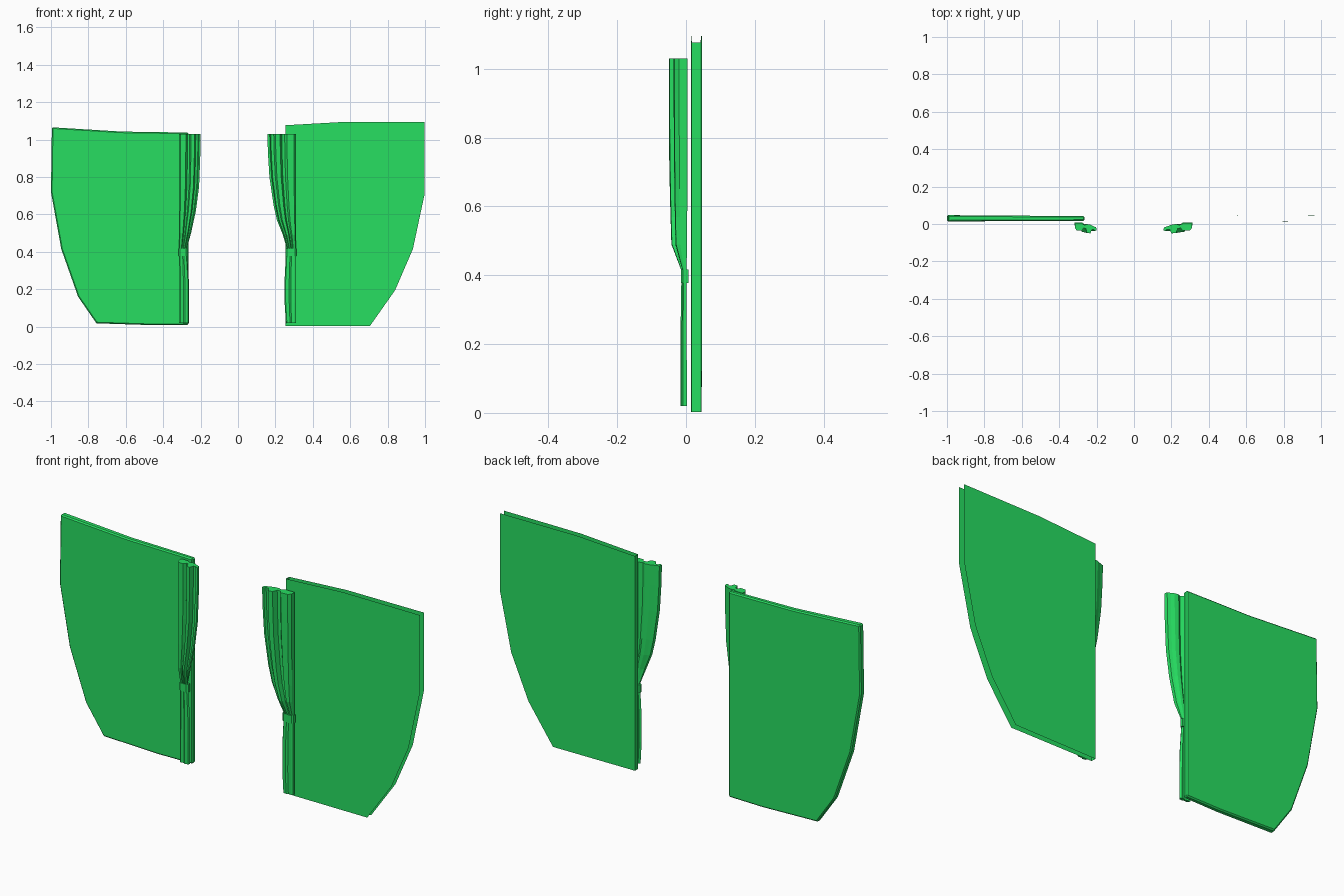
import bpy, bmesh

if "Cube" in bpy.data.objects:
    bpy.data.objects.remove(bpy.data.objects["Cube"])

green = bpy.data.materials.new("green_fabric")
green.diffuse_color = (0.02, 0.73, 0.12, 1)
green.use_nodes = True
green.node_tree.nodes["Principled BSDF"].inputs["Base Color"].default_value = green.diffuse_color


def finish(name, bm):
    bmesh.ops.remove_doubles(bm, verts=bm.verts, dist=1e-5)
    bmesh.ops.recalc_face_normals(bm, faces=bm.faces)
    me = bpy.data.meshes.new(name)
    bm.to_mesh(me)
    bm.free()
    me.materials.append(green)
    ob = bpy.data.objects.new(name, me)
    bpy.context.collection.objects.link(ob)
    return ob


def flare(x):
    # panel front/back depth, opening slightly toward the outer edge
    t = min(1, max(0, (abs(x) - 0.26) / 0.7))
    return 0.017 - 0.003 * t, 0.042 + 0.005 * t


def panel(name, outline, closed):
    # two sheets joined along the outline, or only at the inner edge
    bm = bmesh.new()
    front = [bm.verts.new((x, flare(x)[0], z)) for x, z in outline]
    back = [bm.verts.new((x, flare(x)[1], z)) for x, z in outline]
    bm.faces.new(front)
    bm.faces.new(back[::-1])
    n = len(outline)
    for i in range(n if closed else 1):
        j = (i + 1) % n
        bm.faces.new((front[i], back[i], back[j], front[j]))
    if not closed:
        # rounded inner spine
        for v in (front[0], front[1], back[0], back[1]):
            v.co.x += 0.003
    ob = finish(name, bm)
    if closed:
        bev = ob.modifiers.new("soft_rim", 'BEVEL')
        bev.width = 0.006
        bev.segments = 1
        bev.limit_method = 'ANGLE'
        bev.angle_limit = 1.2
    return ob


def loft(name, rings, caps=True):
    bm = bmesh.new()
    vr = [[bm.verts.new(p) for p in r] for r in rings]
    n = len(vr[0])
    for a, b in zip(vr, vr[1:]):
        for i in range(n):
            j = (i + 1) % n
            bm.faces.new((a[i], a[j], b[j], b[i]))
    if caps:
        bm.faces.new(vr[0])
        bm.faces.new(vr[-1])
    return finish(name, bm)


# Pleated cross-section: fraction across the width, depth
pleats = [(0, 0.004), (0.0, -0.02), (0.08, -0.034), (0.32, -0.036), (0.4, -0.022),
          (0.5, -0.024), (0.56, -0.048), (0.72, -0.05), (0.78, -0.03), (0.88, -0.028),
          (0.92, -0.038), (1, -0.034), (0.98, -0.018), (0.85, -0.012), (0.72, -0.004),
          (0.55, 0.0), (0.45, -0.006), (0.3, 0.004)]


def curtain(side, s, outer, inner, low):
    # gathered upper drape: inner edge sweeps toward the tie
    rings = []
    for z, x, d in inner:
        rings.append([(s * (outer + u * (x - outer)), y * d, z) for u, y in pleats])
    loft(side + "_curtain_upper", rings)
    # lower tail
    section = [(0, 0.002), (0.0, -0.008), (0.15, -0.012), (0.45, -0.01), (0.6, -0.015),
               (0.9, -0.013), (1, -0.005), (0.85, 0.002), (0.5, -0.002)]
    rings = [[(s * (outer + u * (x - outer)), y * d, z) for u, y in section]
             for z, x, d in low]
    loft(side + "_curtain_lower", rings)
    # tie band
    o, i = outer + 0.002, low[0][1] - 0.003
    ring = [(o, 0.007), (o, -0.008), (o - 0.008, -0.014), (i + 0.008, -0.014),
            (i, -0.008), (i, 0.004), (i + 0.008, 0.007)]
    loft(side + "_curtain_tie",
         [[(s * x, y, z) for x, y in ring] for z in (0.378, 0.417)])


# Back panels, inner edge first
panel("left_panel", [(-0.264, 0.01), (-0.264, 1.038), (-0.62, 1.043), (-0.995, 1.066),
                     (-1.0, 0.72), (-0.945, 0.415), (-0.855, 0.16), (-0.757, 0.018),
                     (-0.45, 0.008)], True)
panel("right_panel", [(0.25, 0.003), (0.25, 1.077), (0.57, 1.095), (0.998, 1.095),
                      (0.998, 0.71), (0.935, 0.415), (0.84, 0.195), (0.705, 0.003)], False)

# Tied curtains in front of the panels
curtain("left", -1, 0.316,
        [(1.03, 0.2, 1), (0.9, 0.202, 1), (0.75, 0.208, 0.98), (0.62, 0.225, 0.93),
         (0.5, 0.251, 0.85), (0.415, 0.275, 0.28)],
        [(0.39, 0.272, 0.9), (0.25, 0.263, 1.05), (0.13, 0.262, 1.1), (0.02, 0.262, 1.1)])
curtain("right", 1, 0.311,
        [(1.03, 0.157, 1), (0.93, 0.16, 1), (0.8, 0.168, 0.98), (0.65, 0.19, 0.94),
         (0.57, 0.208, 0.9), (0.49, 0.24, 0.85), (0.415, 0.262, 0.28)],
        [(0.39, 0.256, 0.9), (0.25, 0.249, 1.05), (0.13, 0.249, 1.1), (0.02, 0.256, 1.1)])
